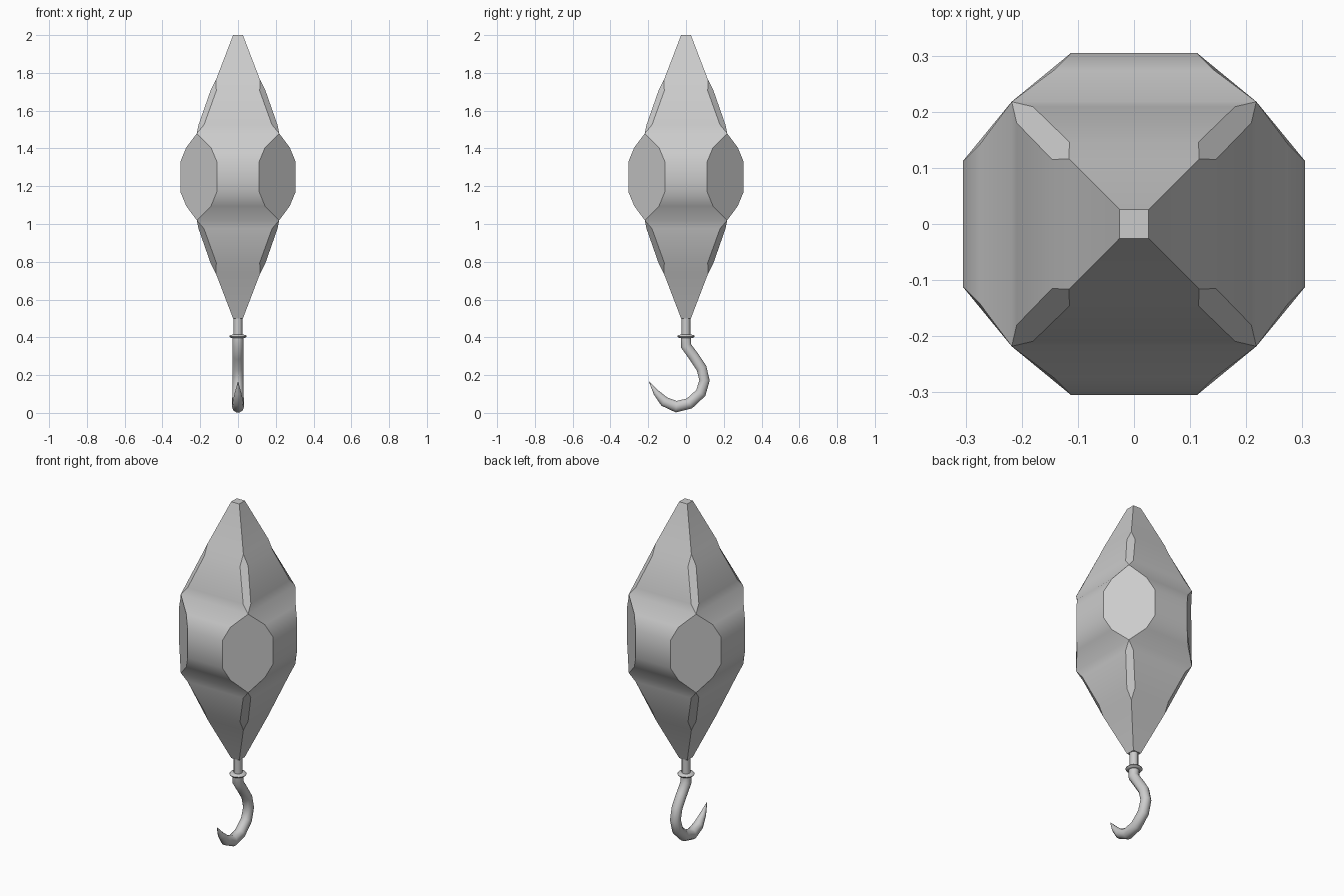
import bpy, bmesh, math
from mathutils import Vector, Matrix

if "Cube" in bpy.data.objects:
    bpy.data.objects.remove(bpy.data.objects["Cube"])


def finish(bm, name, angle=30):
    bmesh.ops.remove_doubles(bm, verts=bm.verts, dist=0.0005)
    bmesh.ops.recalc_face_normals(bm, faces=bm.faces)
    mesh = bpy.data.meshes.new(name)
    bm.to_mesh(mesh)
    bm.free()
    ob = bpy.data.objects.new(name, mesh)
    bpy.context.collection.objects.link(ob)
    bpy.ops.object.select_all(action='DESELECT')
    ob.select_set(True)
    bpy.context.view_layer.objects.active = ob
    bpy.ops.object.shade_smooth_by_angle(angle=math.radians(angle))
    return ob


# Faceted weight: one side panel (half width, depth, height), mirrored about mid height
MID = 1.25
upper = [(.026, .026, 2.0), (.116, .116, 1.765), (.115, .146, 1.705), (.18, .209, 1.525),
         (.218, .218, 1.48), (.143, .274, 1.405), (.112, .305, 1.33)]
rows = upper + [(w, d, 2 * MID - z) for w, d, z in reversed(upper)]
n = len(rows)
bm = bmesh.new()
sides = []
for k in range(4):
    rot = Matrix.Rotation(k * math.pi / 2, 3, 'Z')
    left = [bm.verts.new(rot @ Vector((-w, -d, z))) for w, d, z in rows]
    right = [bm.verts.new(rot @ Vector((w, -d, z))) for w, d, z in rows]
    sides.append((left, right))
    for i in range(n - 1):
        bm.faces.new((left[i], left[i + 1], right[i + 1], right[i]))
# Flat corner facets: slim ones above and below, a large one at the belly
for k in range(4):
    a, b = sides[k][1], sides[(k + 1) % 4][0]
    for lo, hi in ((1, 4), (4, n - 5), (n - 5, n - 2)):
        bm.faces.new(a[lo:hi + 1] + b[lo + 1:hi][::-1])
# Weld the shared corner points, then close the gaps and tip caps
bmesh.ops.remove_doubles(bm, verts=bm.verts, dist=0.0005)
bmesh.ops.holes_fill(bm, edges=bm.edges, sides=0)
finish(bm, "faceted_weight")


# Tube with tapering radius along a path in the y-z plane
def tube(name, path, segs):
    bm = bmesh.new()
    rings = []
    pts = [Vector((0, y, z)) for y, z, r in path]
    for i, (y, z, r) in enumerate(path):
        t = (pts[min(i + 1, len(pts) - 1)] - pts[max(i - 1, 0)]).normalized()
        side = Vector((1, 0, 0))
        up = t.cross(side)
        rings.append([bm.verts.new(pts[i] + r * (math.cos(a) * side + math.sin(a) * up))
                      for a in (2 * math.pi * j / segs for j in range(segs))])
    for p, q in zip(rings, rings[1:]):
        for j in range(segs):
            m = (j + 1) % segs
            bm.faces.new((p[j], p[m], q[m], q[j]))
    bm.faces.new(rings[0])
    bm.faces.new(rings[-1])
    return finish(bm, name, 45)


tube("hook", [(0, .405, .029), (0, .355, .029), (.04, .30, .029), (.082, .237, .029),
              (.098, .172, .029), (.078, .105, .03), (.018, .05, .031), (-.052, .033, .032),
              (-.115, .06, .028), (-.158, .108, .017), (-.195, .165, .001)], 10)

# Shank and collar ring
tube("shank", [(0, .395, .023), (0, .51, .023)], 12)
tube("collar", [(0, .396, .03), (0, .399, .042), (0, .405, .046),
                (0, .411, .042), (0, .414, .03)], 16)
